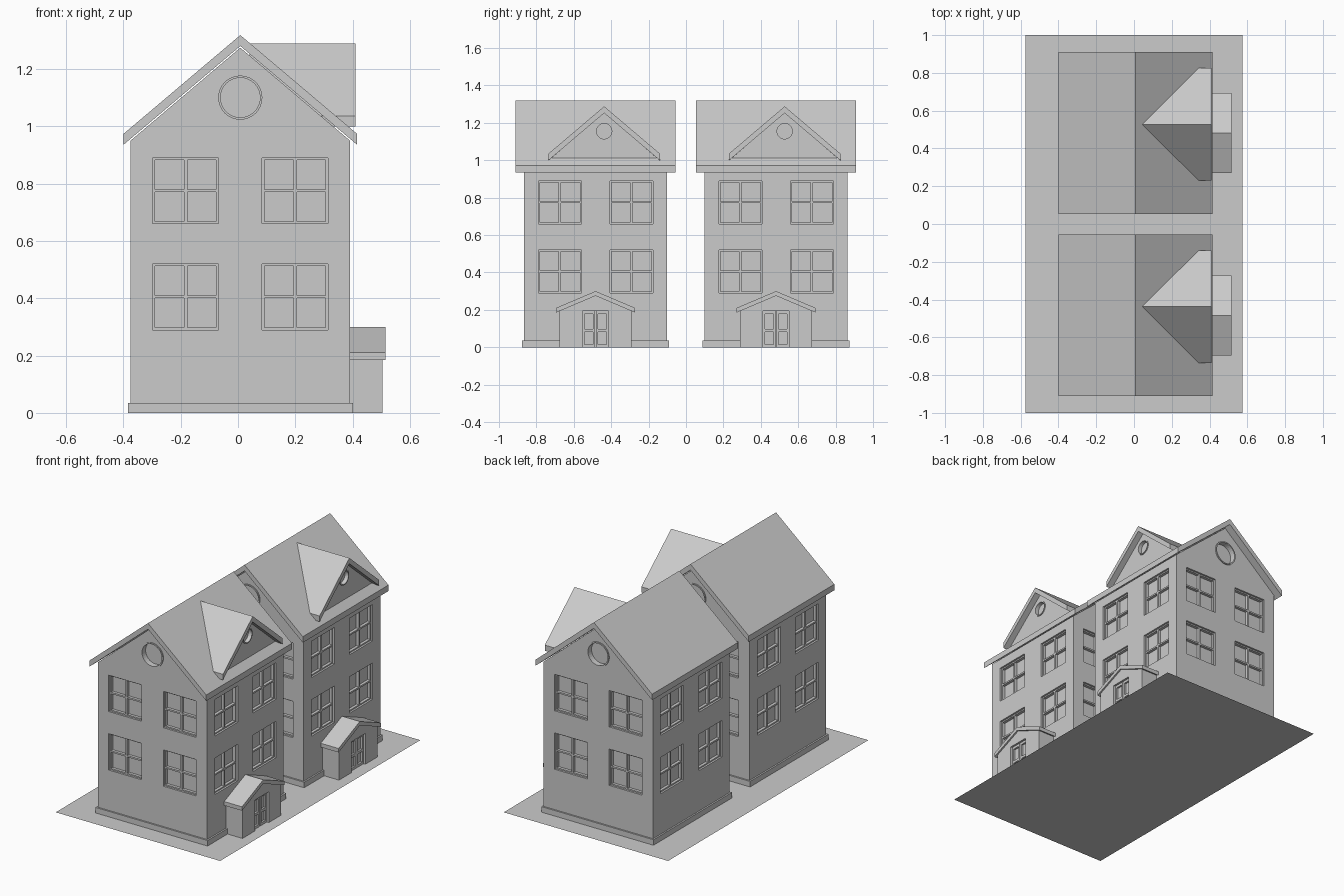
import bpy, bmesh
from math import radians, cos, sin, pi
from mathutils import Matrix, Vector

if "Cube" in bpy.data.objects:
    bpy.data.objects.remove(bpy.data.objects["Cube"])

H = 0.3825          # half width of the square house
CX = 0.008          # house centre in x
WIN_X, WIN_Z = (-0.191, 0.191), (0.405, 0.775)
WIN = 0.115         # half size of a window opening


def finish(name, bm, mat=Matrix()):
    bmesh.ops.recalc_face_normals(bm, faces=bm.faces[:])
    bm.transform(mat)
    me = bpy.data.meshes.new(name)
    bm.to_mesh(me)
    bm.free()
    ob = bpy.data.objects.new(name, me)
    bpy.context.collection.objects.link(ob)
    return ob


def add_box(bm, lo, hi, mat=Matrix()):
    lo, hi = Vector(lo), Vector(hi)
    m = mat @ Matrix.Translation((lo + hi) / 2) @ Matrix.Diagonal((*(hi - lo), 1))
    bmesh.ops.create_cube(bm, size=1, matrix=m)


def add_prism(bm, profile, a, b, axis, mat=Matrix()):
    # profile is (u, z); swept from a to b along 'x' or 'y'
    put = (lambda u, z, t: (t, u, z)) if axis == 'x' else (lambda u, z, t: (u, t, z))
    ends = [[bm.verts.new(mat @ Vector(put(u, z, t))) for u, z in profile] for t in (a, b)]
    bm.faces.new(ends[0])
    bm.faces.new(ends[1][::-1])
    n = len(profile)
    for i in range(n):
        j = (i + 1) % n
        bm.faces.new((ends[0][i], ends[1][i], ends[1][j], ends[0][j]))


def chevron(half, eave, ridge, thick):
    return [(-half, eave), (0, ridge), (half, eave),
            (half, eave - thick), (0, ridge - thick), (-half, eave - thick)]


def circle(r, z, n=32):
    return [(r * cos(2 * pi * i / n), z + r * sin(2 * pi * i / n)) for i in range(n)]


def add_ring(bm, r0, r1, z, a, b, axis, mat=Matrix(), n=32):
    put = (lambda u, w, t: (t, u, w)) if axis == 'x' else (lambda u, w, t: (u, t, w))
    loops = [[bm.verts.new(mat @ Vector(put(u, w, t))) for u, w in circle(r, z, n)]
             for r, t in ((r0, a), (r1, a), (r1, b), (r0, b))]
    for k in range(4):
        p, q = loops[k], loops[(k + 1) % 4]
        for i in range(n):
            j = (i + 1) % n
            bm.faces.new((p[i], p[j], q[j], q[i]))


def cut(ob, cutter):
    mod = ob.modifiers.new("openings", 'BOOLEAN')
    mod.operation, mod.solver, mod.object = 'DIFFERENCE', 'EXACT', cutter
    cutter.hide_render = True
    cutter.hide_set(True)


def build_house(tag, cy):
    at = Matrix.Translation((CX, cy, 0))
    sides = [Matrix.Rotation(radians(90 * k), 4, 'Z') for k in range(4)]

    # walls with gables
    bm = bmesh.new()
    add_prism(bm, [(-H, 0), (H, 0), (H, 0.95), (0, 1.274), (-H, 0.95)], -H, H, 'y')
    walls = finish("walls_" + tag, bm, at)

    # recesses for windows, and the frames inside them
    cb, fb, rb = bmesh.new(), bmesh.new(), bmesh.new()
    y0, y1 = -H + 0.012, -H + 0.035
    for k, rot in enumerate(sides):
        for x in WIN_X:
            for z in WIN_Z:
                add_box(cb, (x - WIN, -H - 0.02, z - WIN), (x + WIN, -H + 0.03, z + WIN), rot)
                for s in (-1, 1):
                    e = s * (WIN - 0.004)
                    add_box(fb, (x + e - 0.004, y0, z - WIN), (x + e + 0.004, y1, z + WIN), rot)
                    add_box(fb, (x - WIN, y0, z + e - 0.004), (x + WIN, y1, z + e + 0.004), rot)
                add_box(fb, (x - 0.006, y0, z - WIN), (x + 0.006, y1, z + WIN), rot)
                add_box(fb, (x - WIN, y0, z - 0.005), (x + WIN, y1, z + 0.005), rot)
        if k % 2 == 0:
            add_prism(cb, circle(0.074, 1.10), -H - 0.02, -H + 0.03, 'y', rot)
            add_ring(rb, 0.069, 0.077, 1.10, -H - 0.006, -H + 0.031, 'y', rot)
    cut(walls, finish("window_cutter_" + tag, cb, at))
    finish("window_frames_" + tag, fb, at)
    finish("round_window_rims_" + tag, rb, at)

    # plinth and main roof
    bm = bmesh.new()
    add_box(bm, (-H - 0.01, -H - 0.01, 0), (H + 0.01, H + 0.01, 0.035))
    finish("plinth_" + tag, bm, at)
    bm = bmesh.new()
    add_prism(bm, chevron(0.408, 0.973, 1.318, 0.038), -0.428, 0.428, 'y')
    finish("roof_" + tag, bm, at)

    # dormer: roof, gable wall and round window
    dm = Matrix.Translation((0, cy + 0.046, 0))
    bm = bmesh.new()
    add_prism(bm, chevron(0.298, 1.035, 1.288, 0.036), 0.04, 0.41, 'x')
    finish("dormer_roof_" + tag, bm, dm)
    bm = bmesh.new()
    add_prism(bm, [(-0.296, 1.0), (0.296, 1.0), (0, 1.253)], 0.30, 0.37, 'x')
    gable = finish("dormer_gable_" + tag, bm, dm)
    bm = bmesh.new()
    add_prism(bm, circle(0.045, 1.155), 0.35, 0.40, 'x')
    cut(gable, finish("dormer_cutter_" + tag, bm, dm))
    bm = bmesh.new()
    add_ring(bm, 0.041, 0.048, 1.155, 0.349, 0.375, 'x')
    finish("dormer_window_rim_" + tag, bm, dm)

    # porch: walls, roof and recessed double door
    pm = Matrix.Translation((0, cy, 0))
    bm = bmesh.new()
    add_prism(bm, [(-0.193, 0), (0.193, 0), (0.193, 0.195), (0, 0.277), (-0.193, 0.195)],
              0.385, 0.505, 'x')
    porch = finish("porch_" + tag, bm, pm)
    bm = bmesh.new()
    add_prism(bm, chevron(0.212, 0.21, 0.30, 0.025), 0.385, 0.515, 'x')
    finish("porch_roof_" + tag, bm, pm)
    bm = bmesh.new()
    add_box(bm, (0.48, -0.07, -0.02), (0.53, 0.07, 0.195))
    cut(porch, finish("door_cutter_" + tag, bm, pm))
    bm = bmesh.new()
    for s in (-1, 1):
        for y in (0.008, 0.064):
            add_box(bm, (0.478, s * y - 0.006, 0), (0.492, s * y + 0.006, 0.195))
        for z in (0.008, 0.09, 0.187):
            add_box(bm, (0.478, s * 0.036 - 0.034, z - 0.008), (0.492, s * 0.036 + 0.034, z + 0.008))
    finish("door_frames_" + tag, bm, pm)


# ground slab and the two houses
bm = bmesh.new()
bmesh.ops.create_grid(bm, x_segments=1, y_segments=1, size=1, matrix=Matrix.Diagonal((0.575, 1, 1, 1)))
finish("ground_plate", bm)
for tag, cy in (("front", -0.4835), ("back", 0.4815)):
    build_house(tag, cy)
